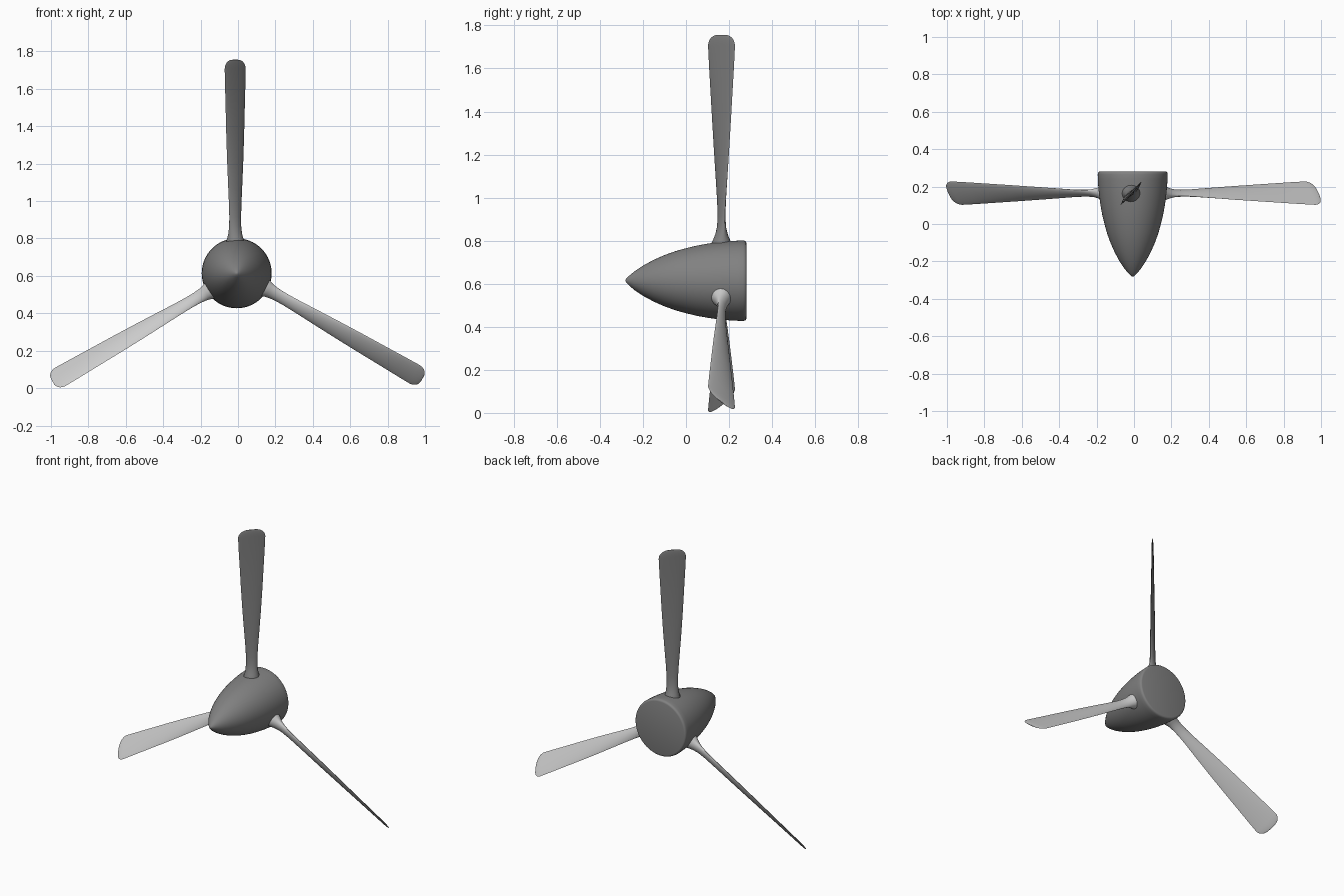
import bpy, bmesh
from math import sin, cos, pi, radians
from mathutils import Matrix, Vector

if "Cube" in bpy.data.objects:
    bpy.data.objects.remove(bpy.data.objects["Cube"])

HUB = Vector((-0.007, 0, 0.614))   # spinner axis runs along y
BLADE_Y = 0.165

dark = bpy.data.materials.new("dark_grey")
dark.diffuse_color = (0.22, 0.22, 0.22, 1)
dark.use_nodes = True
dark.node_tree.nodes["Principled BSDF"].inputs["Base Color"].default_value = dark.diffuse_color


def loft(name, rings, material=None):
    """Skin a list of equal-length point rings and cap both ends."""
    bm = bmesh.new()
    loops = [[bm.verts.new(p) for p in ring] for ring in rings]
    n = len(loops[0])
    for a, b in zip(loops, loops[1:]):
        for i in range(n):
            j = (i + 1) % n
            bm.faces.new((a[i], a[j], b[j], b[i]))
    bm.faces.new(loops[0])
    bm.faces.new(loops[-1])
    bmesh.ops.recalc_face_normals(bm, faces=bm.faces)
    me = bpy.data.meshes.new(name)
    bm.to_mesh(me)
    bm.free()
    if material:
        me.materials.append(material)
    ob = bpy.data.objects.new(name, me)
    bpy.context.collection.objects.link(ob)
    bpy.ops.object.select_all(action='DESELECT')
    ob.select_set(True)
    bpy.context.view_layer.objects.active = ob
    bpy.ops.object.shade_smooth_by_angle(angle=radians(50))
    return ob


# Spinner: turned bullet profile (y, radius) with a softened rear rim
profile = [(-0.281, 0.002), (-0.278, 0.009), (-0.265, 0.022), (-0.24, 0.043),
           (-0.20, 0.070), (-0.15, 0.097), (-0.10, 0.119), (-0.05, 0.137),
           (0.0, 0.151), (0.05, 0.163), (0.10, 0.172), (0.15, 0.179),
           (0.20, 0.184), (0.24, 0.186), (0.265, 0.187), (0.274, 0.185),
           (0.279, 0.181), (0.281, 0.174)]
loft("spinner", [[HUB + Vector((r * cos(2 * pi * i / 64), y, r * sin(2 * pi * i / 64)))
                  for i in range(64)] for y, r in profile], dark)

# Blade stations: radius, chord, thickness, pitch in degrees, edge sharpness
stations = [(0.12, 0.105, 0.105, 20, 0), (0.165, 0.100, 0.098, 20, 0),
            (0.180, 0.092, 0.088, 20, 0), (0.195, 0.083, 0.073, 21, 0),
            (0.215, 0.076, 0.056, 22, 0.1), (0.25, 0.070, 0.036, 24, 0.25),
            (0.30, 0.070, 0.027, 26, 0.4), (0.37, 0.077, 0.025, 30, 0.5),
            (0.45, 0.089, 0.024, 34, 0.5), (0.60, 0.111, 0.022, 39, 0.5),
            (0.75, 0.130, 0.019, 42.5, 0.5), (0.90, 0.147, 0.016, 45.5, 0.5),
            (1.00, 0.159, 0.014, 47, 0.5), (1.09, 0.168, 0.012, 48, 0.5)]
# Rounded tip: elliptical corners closing the chord
for k in range(1, 10):
    t = k / 9 * pi / 2
    stations.append((1.09 + 0.052 * sin(t), 0.030 + 0.138 * cos(t) ** 0.8,
                     0.003 + 0.009 * cos(t), 48, 0.5))


def section(r, chord, thick, pitch, sharp, n=32):
    a = radians(pitch)
    pts = []
    for i in range(n):
        t = 2 * pi * i / n
        u = chord / 2 * cos(t)
        v = thick / 2 * sin(t) * abs(sin(t)) ** sharp
        pts.append(Vector((u * cos(a) - v * sin(a) - 0.008,
                           u * sin(a) + v * cos(a) + BLADE_Y, r)))
    return pts


# Three twisted blades spaced evenly round the spinner
for name, turn, mat in (("blade_top", 0, dark), ("blade_right", 120, None),
                        ("blade_left", 240, None)):
    place = Matrix.Translation(HUB) @ Matrix.Rotation(radians(turn), 4, 'Y')
    loft(name, [[place @ p for p in section(*s)] for s in stations], mat)
